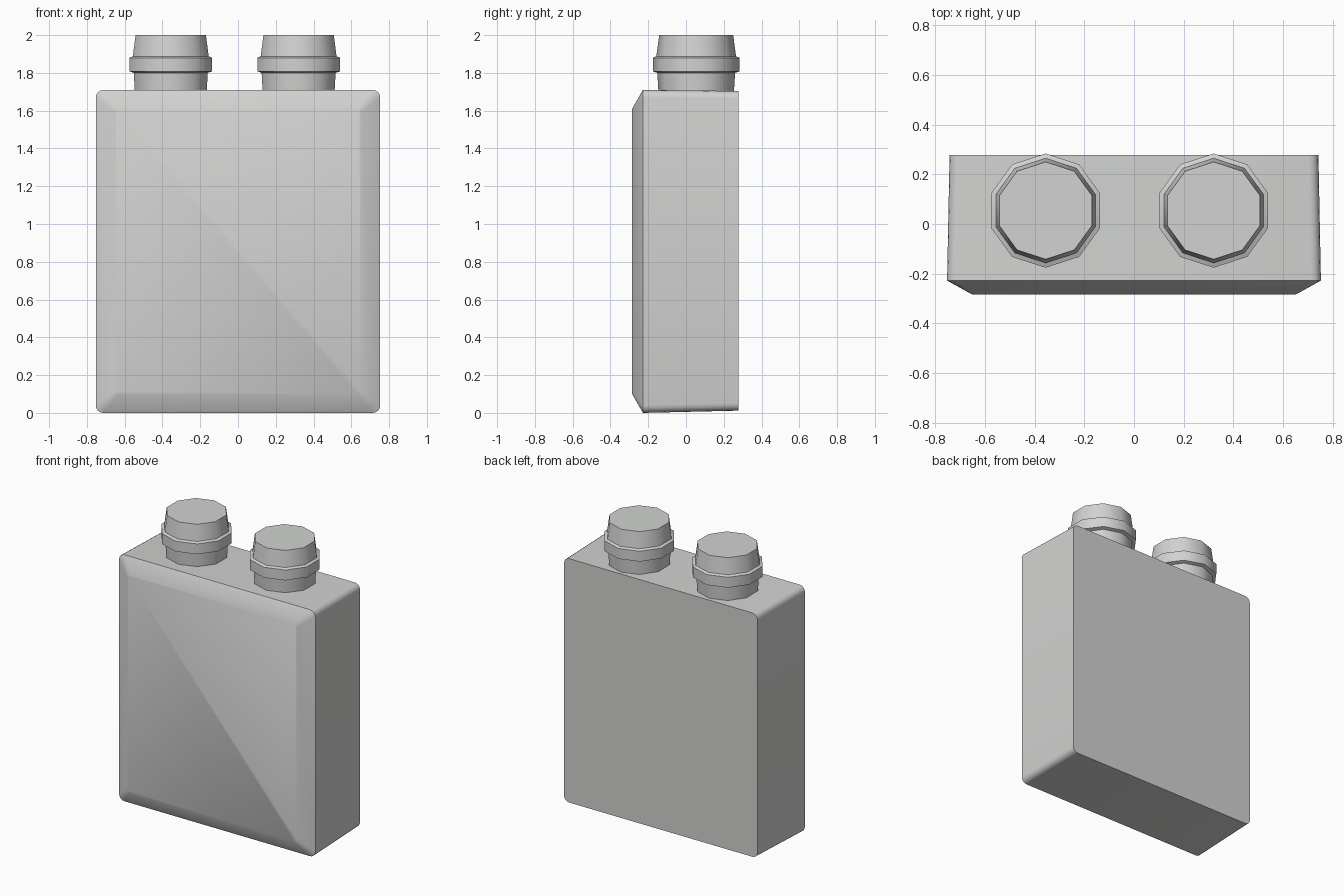
import bpy, bmesh, math

if "Cube" in bpy.data.objects:
    bpy.data.objects.remove(bpy.data.objects["Cube"])

grey = bpy.data.materials.new("light grey")
grey.diffuse_color = (0.64, 0.65, 0.635, 1.0)
grey.use_nodes = True
grey.node_tree.nodes["Principled BSDF"].inputs["Base Color"].default_value = grey.diffuse_color


def loft(name, rings, smooth_angle):
    """Skin a list of equal-length point rings and close both ends."""
    bm = bmesh.new()
    loops = [[bm.verts.new(p) for p in ring] for ring in rings]
    n = len(loops[0])
    for a, b in zip(loops, loops[1:]):
        for i in range(n):
            j = (i + 1) % n
            bm.faces.new((a[i], a[j], b[j], b[i]))
    bm.faces.new(loops[0])
    bm.faces.new(loops[-1])
    bmesh.ops.recalc_face_normals(bm, faces=bm.faces)
    mesh = bpy.data.meshes.new(name)
    bm.to_mesh(mesh)
    bm.free()
    mesh.materials.append(grey)
    ob = bpy.data.objects.new(name, mesh)
    bpy.context.collection.objects.link(ob)
    bpy.ops.object.select_all(action='DESELECT')
    ob.select_set(True)
    bpy.context.view_layer.objects.active = ob
    bpy.ops.object.shade_smooth_by_angle(angle=math.radians(smooth_angle))
    return ob


def rounded_section(y, half_x, z0, z1, r, segs=4):
    """Rounded rectangle in the xz plane at depth y."""
    pts = []
    corners = [(half_x - r, z1 - r), (-half_x + r, z1 - r),
               (-half_x + r, z0 + r), (half_x - r, z0 + r)]
    for k, (cx, cz) in enumerate(corners):
        for s in range(segs + 1):
            a = math.pi / 2 * (k + s / segs)
            pts.append((cx + r * math.cos(a), y, cz + r * math.sin(a)))
    return pts


# Slab body: slightly tapered to the back, wide chamfer around the front
loft("body", [
    rounded_section(0.277, 0.743, 0.012, 1.704, 0.04),
    rounded_section(-0.228, 0.753, 0.0, 1.71, 0.04),
    rounded_section(-0.285, 0.65, 0.10, 1.61, 0.02),
], 35)

# Ten-sided screw caps with a raised collar (radius, height)
profile = [(0.200, 1.70), (0.206, 1.80), (0.230, 1.808), (0.230, 1.88),
           (0.211, 1.888), (0.196, 2.0)]


def cap_ring(cx, cy, r, z):
    return [(cx + r * math.cos(math.radians(18 + 36 * i)),
             cy + r * math.sin(math.radians(18 + 36 * i)), z)
            for i in range(10)]


for label, cx in (("left_cap", -0.356), ("right_cap", 0.321)):
    loft(label, [cap_ring(cx, 0.054, r, z) for r, z in profile], 40)
